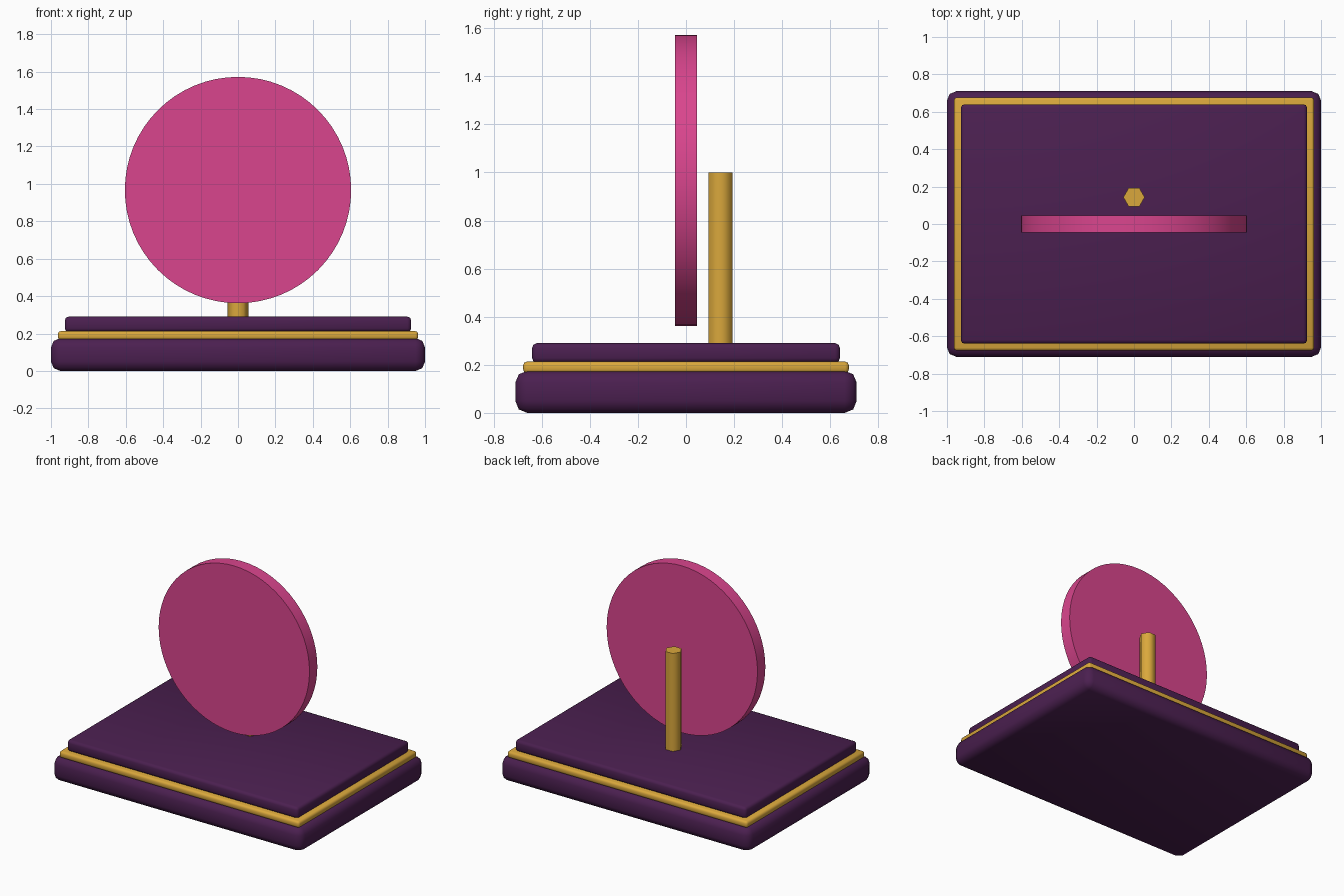
import bpy
import math

if "Cube" in bpy.data.objects:
    bpy.data.objects.remove(bpy.data.objects["Cube"])


def material(name, color):
    m = bpy.data.materials.new(name)
    m.diffuse_color = (*color, 1)
    m.use_nodes = True
    m.node_tree.nodes["Principled BSDF"].inputs["Base Color"].default_value = m.diffuse_color
    return m


PURPLE = material("plum", (0.07, 0.014, 0.08))
GOLD = material("gold", (0.70, 0.39, 0.045))
PINK = material("pink", (0.70, 0.06, 0.27))


def finish(obj, name, mat, angle):
    obj.name = name
    obj.data.materials.append(mat)
    bpy.ops.object.shade_smooth_by_angle(angle=math.radians(angle))


def slab(name, half_x, half_y, z0, z1, bevel, mat):
    bpy.ops.mesh.primitive_cube_add(size=2, location=(0, 0, (z0 + z1) / 2))
    obj = bpy.context.object
    obj.scale = (half_x, half_y, (z1 - z0) / 2)
    bpy.ops.object.transform_apply(location=False, rotation=False, scale=True)
    mod = obj.modifiers.new("rounded_edges", 'BEVEL')
    mod.width = bevel
    mod.segments = 2
    bpy.ops.object.modifier_apply(modifier=mod.name)
    finish(obj, name, mat, 50)


def cylinder(name, sides, radius, depth, location, rotation, mat, angle):
    bpy.ops.mesh.primitive_cylinder_add(vertices=sides, radius=radius, depth=depth,
                                        location=location, rotation=rotation)
    finish(bpy.context.object, name, mat, angle)


# Stepped plinth with gold trim between the two dark slabs
slab("base_slab", 1.0, 0.71, 0.0, 0.175, 0.05, PURPLE)
slab("gold_trim", 0.963, 0.677, 0.165, 0.213, 0.015, GOLD)
slab("top_slab", 0.926, 0.64, 0.208, 0.29, 0.02, PURPLE)

# Upright disc, facing front
cylinder("disc", 64, 0.605, 0.09, (0, 0, 0.967), (math.pi / 2, 0, 0), PINK, 40)

# Six-sided support post behind the disc, corners pointing sideways
cylinder("support_post", 6, 0.057, 0.72, (0, 0.143, 0.64), (0, 0, math.pi / 2), GOLD, 65)
